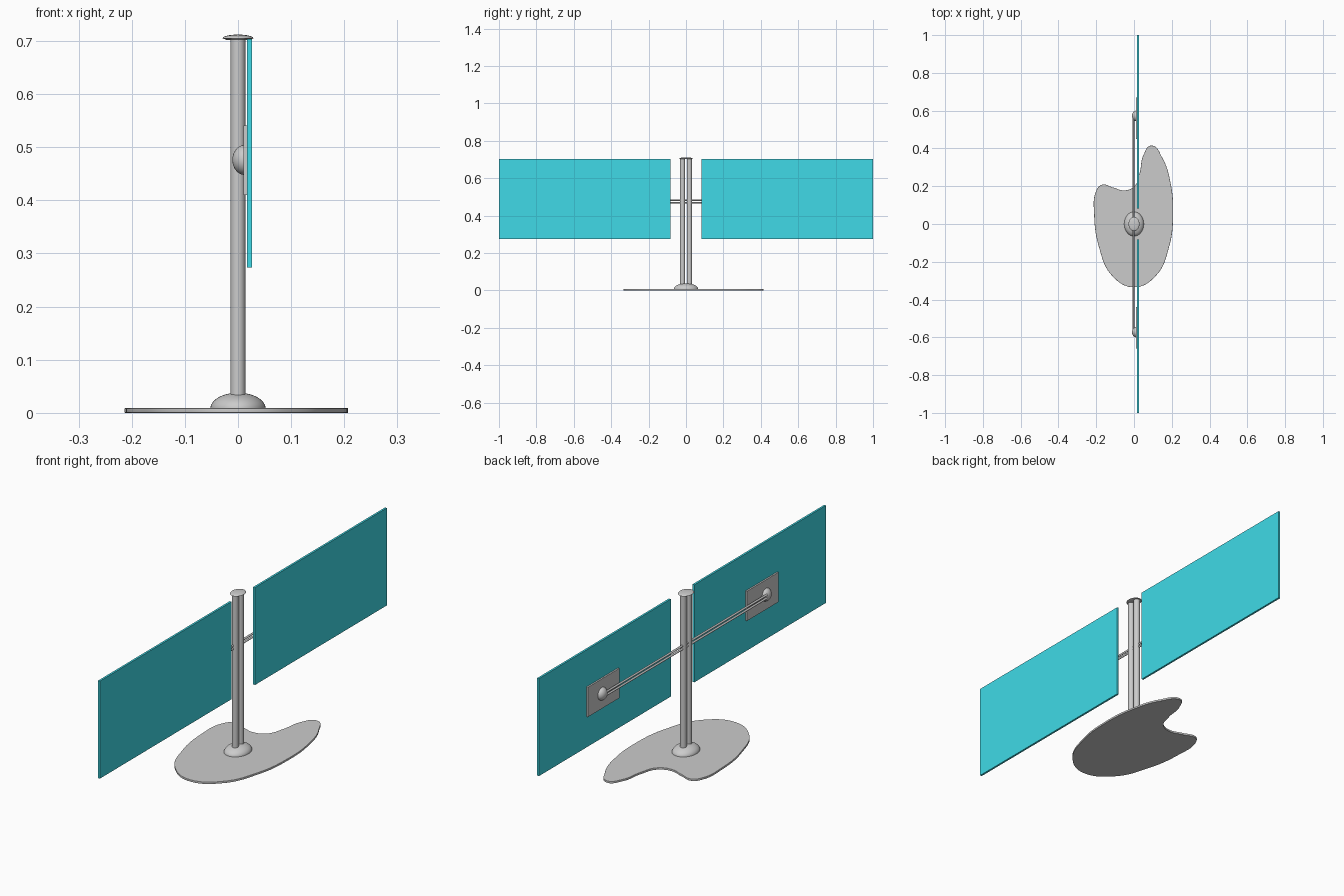
import bpy, bmesh
from math import radians
from mathutils import Matrix, Vector

if "Cube" in bpy.data.objects:
    bpy.data.objects.remove(bpy.data.objects["Cube"])


def finish(name, bm, smooth=True):
    bmesh.ops.recalc_face_normals(bm, faces=bm.faces)
    mesh = bpy.data.meshes.new(name)
    bm.to_mesh(mesh)
    bm.free()
    ob = bpy.data.objects.new(name, mesh)
    bpy.context.collection.objects.link(ob)
    if smooth:
        shade(ob)
    return ob


def shade(ob):
    bpy.ops.object.select_all(action='DESELECT')
    ob.select_set(True)
    bpy.context.view_layer.objects.active = ob
    bpy.ops.object.shade_smooth_by_angle(angle=radians(40))


def box(name, lo, hi):
    lo, hi = Vector(lo), Vector(hi)
    bm = bmesh.new()
    bmesh.ops.create_cube(bm, size=1, matrix=Matrix.Translation((lo + hi) / 2)
                          @ Matrix.Diagonal((*(hi - lo), 1)))
    return finish(name, bm, smooth=False)


def rod(name, centre, radius, length, axis='Z'):
    bm = bmesh.new()
    turn = Matrix.Rotation(radians(90), 4, 'X') if axis == 'Y' else Matrix()
    bmesh.ops.create_cone(bm, cap_ends=True, segments=32, radius1=radius, radius2=radius,
                          depth=length, matrix=Matrix.Translation(centre) @ turn)
    return finish(name, bm)


def dome(name, centre, radii, direction):
    # half ellipsoid bulging toward direction, closed by a flat face
    bm = bmesh.new()
    bmesh.ops.create_uvsphere(bm, u_segments=40, v_segments=24, radius=1,
                              matrix=Matrix.Translation(centre) @ Matrix.Diagonal((*radii, 1)))
    bmesh.ops.bisect_plane(bm, geom=bm.verts[:] + bm.edges[:] + bm.faces[:], dist=1e-6,
                           plane_co=centre, plane_no=direction, clear_inner=True)
    rim = [e for e in bm.edges if e.is_boundary]
    bmesh.ops.holes_fill(bm, edges=rim, sides=0)
    return finish(name, bm)


# Free-form base plate with a notch at the back
outline = [(0, -0.335), (0.115, -0.275), (0.186, -0.12), (0.207, 0.05), (0.193, 0.22),
           (0.15, 0.35), (0.092, 0.415), (0.05, 0.365), (0.03, 0.27), (0.002, 0.2),
           (-0.05, 0.178), (-0.11, 0.193), (-0.172, 0.207), (-0.202, 0.17),
           (-0.211, 0.05), (-0.186, -0.12), (-0.115, -0.275)]
curve = bpy.data.curves.new("base_plate", 'CURVE')
curve.dimensions = '2D'
curve.fill_mode = 'BOTH'
curve.extrude = 0.003
curve.bevel_depth = 0.0015
curve.offset = -0.0015
spline = curve.splines.new('BEZIER')
spline.bezier_points.add(len(outline) - 1)
spline.use_cyclic_u = True
for point, (x, y) in zip(spline.bezier_points, outline):
    point.co = (x, y, 0)
    point.handle_left_type = point.handle_right_type = 'AUTO'
base = bpy.data.objects.new("base_plate", curve)
base.location.z = 0.0045
bpy.context.collection.objects.link(base)
bpy.context.view_layer.objects.active = base
base.select_set(True)
bpy.ops.object.convert(target='MESH')
shade(bpy.context.view_layer.objects.active)

# Foot dome, twin posts and oval cap
dome("foot_dome", (0, 0, 0.008), (0.052, 0.065, 0.03), (0, 0, 1))
for side in (-1, 1):
    rod("post", (0, side * 0.0185, 0.355), 0.0138, 0.695)
dome("top_cap", (0, 0, 0.705), (0.029, 0.037, 0.007), (0, 0, 1))
bm = bmesh.new()
bmesh.ops.create_cone(bm, cap_ends=True, segments=40, radius1=0.75, radius2=1, depth=1,
                      matrix=Matrix.Translation((0, 0, 0.7035))
                      @ Matrix.Diagonal((0.029, 0.037, 0.003, 1)))
finish("top_cap_rim", bm)

# Twin cross rods
for z in (0.469, 0.483):
    rod("cross_rod", (-0.003, 0, z), 0.0045, 1.14, 'Y')

# Panels with mounting plates and half-round knobs
teal = bpy.data.materials.new("panel_teal")
teal.diffuse_color = (0.05, 0.7, 0.8, 1)
teal.use_nodes = True
teal.node_tree.nodes["Principled BSDF"].inputs["Base Color"].default_value = teal.diffuse_color
for side, plate_y in ((-1, -0.55), (1, 0.56)):
    y0, y1 = sorted((side * 0.082, side))
    panel = box("panel", (0.017, y0, 0.274), (0.026, y1, 0.704))
    panel.data.materials.append(teal)
    box("mounting_plate", (0.01, plate_y - 0.11, 0.41), (0.0175, plate_y + 0.11, 0.541))
    dome("knob", (0.012, side * 0.572, 0.476), (0.0225, 0.028, 0.028), (-1, 0, 0))
